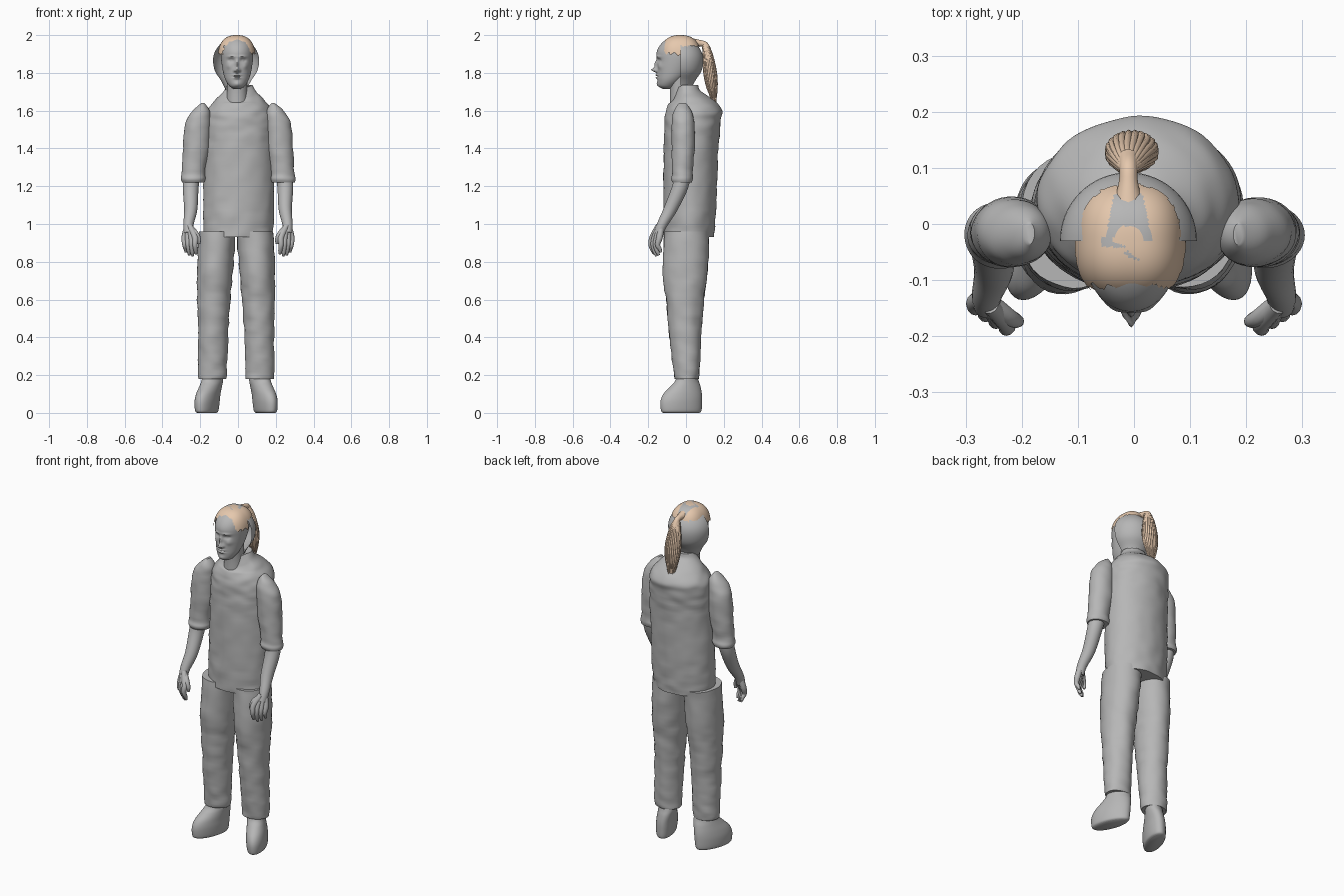
import bpy, bmesh, math, random
from mathutils import Vector, noise

random.seed(4)
cube = bpy.data.objects.get("Cube")
if cube:
    bpy.data.objects.remove(cube)


def material(name, rgb):
    m = bpy.data.materials.new(name)
    m.use_nodes = True
    m.diffuse_color = (*rgb, 1)
    m.node_tree.nodes["Principled BSDF"].inputs["Base Color"].default_value = (*rgb, 1)
    return m


GREY = material("plain grey", (0.47, 0.47, 0.47))
TAN = material("tan hair", (0.79, 0.58, 0.42))


def finish(bm, name, mats, angle=50):
    bmesh.ops.recalc_face_normals(bm, faces=bm.faces)
    me = bpy.data.meshes.new(name)
    bm.to_mesh(me)
    bm.free()
    ob = bpy.data.objects.new(name, me)
    bpy.context.collection.objects.link(ob)
    for m in mats:
        me.materials.append(m)
    bpy.ops.object.select_all(action="DESELECT")
    ob.select_set(True)
    bpy.context.view_layer.objects.active = ob
    bpy.ops.object.shade_smooth_by_angle(angle=math.radians(angle))
    return ob


def resample(rows, steps):
    """Smooth interpolation through rows of numbers."""
    out = []
    for i in range(len(rows) - 1):
        a, b = rows[max(i - 1, 0)], rows[i]
        c, d = rows[i + 1], rows[min(i + 2, len(rows) - 1)]
        for k in range(steps):
            t = k / steps
            out.append([q + t * (r - p) / 2 + t * t * (p - 2.5 * q + 2 * r - s / 2)
                        + t ** 3 * (1.5 * (q - r) + (s - p) / 2)
                        for p, q, r, s in zip(a, b, c, d)])
    return out + [list(rows[-1])]


def loft(name, rows, mat=GREY, n=40, steps=6, wrinkle=0, shape=None):
    """Stacked ellipses; each row is z, centre x, centre y, radius x, radius y."""
    bm = bmesh.new()
    rings = []
    for z, cx, cy, rx, ry in resample(rows, steps):
        ring = []
        for k in range(n):
            a = math.tau * k / n
            co = Vector((cx + rx * math.cos(a), cy + ry * math.sin(a), z))
            if wrinkle:
                f = wrinkle * noise.noise(co * 14 + Vector((0, 0, z * 12)))
                co += Vector((math.cos(a), math.sin(a), 0)) * f
            ring.append(bm.verts.new(shape(co, cy) if shape else co))
        rings.append(ring)
    for lo, hi in zip(rings, rings[1:]):
        for k in range(n):
            bm.faces.new((lo[k - 1], lo[k], hi[k], hi[k - 1]))
    bm.faces.new(rings[0])
    bm.faces.new(rings[-1])
    return finish(bm, name, [mat])


def tube(name, pts, mat=GREY, n=12, steps=5):
    """Round tapered tube; each point is x, y, z, radius."""
    pts = resample(pts, steps)
    p = [Vector(q[:3]) for q in pts]
    bm = bmesh.new()
    rings = []
    for i, c in enumerate(p):
        d = (p[min(i + 1, len(p) - 1)] - p[max(i - 1, 0)]).normalized()
        u = d.cross(Vector((1, 0, 0))).normalized()
        v = d.cross(u)
        rings.append([bm.verts.new(c + pts[i][3] * (u * math.cos(math.tau * k / n)
                      + v * math.sin(math.tau * k / n))) for k in range(n)])
    for lo, hi in zip(rings, rings[1:]):
        for k in range(n):
            bm.faces.new((lo[k - 1], lo[k], hi[k], hi[k - 1]))
    bm.faces.new(rings[0])
    bm.faces.new(rings[-1])
    return finish(bm, name, [mat], 80)


# Shirt body, with the neckline dipping at the front
def neckline(co, cy):
    if co.z > 1.64:
        co.z -= 0.6 * max(0, -0.02 - co.y) * min(1, (co.z - 1.64) / 0.05)
    return co


loft("shirt", [(.93, 0, .015, .183, .133), (1.1, .003, .02, .187, .14),
               (1.4, .007, .027, .185, .145), (1.54, .008, .035, .182, .15),
               (1.60, .008, .042, .172, .148), (1.65, .01, .035, .135, .118),
               (1.70, .01, .012, .088, .072), (1.735, .01, .008, .068, .055)],
     n=72, steps=9, wrinkle=.005, shape=neckline)
loft("neck", [(1.6, -.005, -.02, .062, .065), (1.7, -.005, -.03, .054, .055),
              (1.79, -.005, -.035, .056, .06)])

# Limbs, once for each side
for s, side in ((-1, "right"), (1, "left")):
    def mirror(rows, shift=0):
        return [(z, s * x + shift, y, rx, ry) for z, x, y, rx, ry in rows]

    def mirror_pts(pts):
        return [(s * x, y, z, r) for x, y, z, r in pts]

    loft(side + "_sleeve", mirror([
        (1.64, .185, -.018, .008, .018), (1.60, .195, -.018, .045, .046),
        (1.53, .213, -.015, .067, .06), (1.4, .222, -.015, .07, .061),
        (1.28, .236, -.018, .061, .054), (1.24, .238, -.02, .066, .059),
        (1.22, .238, -.02, .06, .053)]), wrinkle=.004)
    loft(side + "_trouser_leg", mirror([
        (.96, .1, .005, .098, .12), (.75, .112, -.004, .094, .119),
        (.6, .118, -.005, .088, .1), (.45, .121, -.005, .08, .087),
        (.3, .124, 0, .078, .075), (.19, .126, .003, .075, .066),
        (.18, .126, .003, .07, .062)], -.01), wrinkle=.006)

    # Shoe, toe turned outwards
    def toe_out(co, cy):
        co.x -= s * co.y * .3
        return co

    loft(side + "_shoe", mirror([
        (0, .148, -.025, .042, .095), (.012, .148, -.025, .053, .107),
        (.06, .146, -.025, .058, .11), (.1, .142, -.018, .057, .102),
        (.14, .134, -.003, .055, .08), (.17, .128, .005, .054, .062),
        (.21, .126, .005, .05, .052)], -.01), shape=toe_out)

    # Forearm and hand
    tube(side + "_forearm", mirror_pts([
        (.237, -.015, 1.3, .045), (.25, -.03, 1.2, .042), (.25, -.082, 1.08, .035),
        (.262, -.125, 1.0, .027), (.262, -.145, .95, .024)]), n=24)
    for i, finger in enumerate(("little", "ring", "middle", "index")):
        x, y = .282 - .018 * i, -.14 - .012 * i
        low = (.85, .835, .83, .84)[i]
        tube(f"{side}_{finger}_finger", mirror_pts([
            (.268 - .004 * i, -.13 - .005 * i, .99, .016), (x, y, .93, .017),
            (x, y - .01, .89, .013), (x - .004, y, low + .02, .011),
            (x - .006, y + .008, low, .006)]))
    tube(side + "_thumb", mirror_pts([
        (.255, -.14, .98, .016), (.225, -.165, .95, .016),
        (.208, -.173, .92, .012), (.207, -.172, .895, .007)]))

# Face, raised and sunk with soft bumps: x, z, width, height, depth
bumps = [(0, 1.815, .012, .012, .03), (0, 1.845, .008, .022, .014),
         (0, 1.788, .018, .005, .011), (0, 1.773, .016, .005, .01),
         (0, 1.7805, .022, .0025, -.007), (0, 1.74, .018, .013, .006)]
for s in (-1, 1):
    bumps += [(s * .032, 1.866, .015, .009, -.013), (s * .032, 1.866, .008, .005, .007),
              (s * .03, 1.886, .022, .006, .006), (s * .014, 1.811, .006, .006, .009),
              (s * .045, 1.835, .014, .014, .006)]


def face(co, cy):
    if co.y < cy:
        for x, z, w, h, d in bumps:
            co.y -= d * math.exp(-((co.x + .005 - x) / w) ** 2 - ((co.z - z) / h) ** 2)
    return co


loft("head", [(1.715, -.005, -.1, .018, .022), (1.73, -.005, -.1, .04, .045),
              (1.76, -.005, -.085, .06, .066), (1.8, -.005, -.066, .073, .086),
              (1.86, -.005, -.05, .083, .103), (1.91, -.005, -.045, .085, .11),
              (1.95, -.005, -.045, .076, .09), (1.98, -.005, -.045, .05, .055),
              (1.99, -.005, -.045, .02, .02)], n=128, steps=10, shape=face)

# Open half shell behind the head
bm = bmesh.new()
profile = resample([(.025, 1.985), (.07, 1.965), (.108, 1.92), (.122, 1.87),
                    (.112, 1.81), (.08, 1.76), (.055, 1.71)], 4)
rows = [[bm.verts.new((-.01 + r * math.cos(a), -.03 + r * math.sin(a), z))
         for a in (math.pi * k / 32 for k in range(33))] for r, z in profile]
for lo, hi in zip(rows, rows[1:]):
    for k in range(32):
        bm.faces.new((lo[k], lo[k + 1], hi[k + 1], hi[k]))
finish(bm, "back_of_head", [GREY])

# Hair cap with an uneven hairline and bare patches on the crown
bm = bmesh.new()
bmesh.ops.create_uvsphere(bm, u_segments=96, v_segments=80, radius=1)
for v in bm.verts:
    v.co /= sum(abs(c) ** 2.5 for c in v.co) ** .4
    v.co = Vector((-.007 + .1 * v.co.x, -.03 + .11 * v.co.y, 1.87 + .13 * v.co.z))


def bald(f):
    c = f.calc_center_median()
    ragged = .012 * noise.noise(c * 60)
    return c.y < -.113 + ragged or c.z < (1.9 if c.y < -.03 else 1.94) + ragged


bmesh.ops.delete(bm, geom=[f for f in bm.faces if bald(f)], context="FACES")
for f in bm.faces:
    c = f.calc_center_median()
    x, y = c.x + .01, c.y + .03
    crown = 0 < y < .085 and abs(x) < .042 - .2 * y and math.hypot(x, y) > .027
    fringe = abs(y + .02 + .4 * x) < .008 and -.05 < x < .02 and noise.noise(c * 50) > -.1
    f.material_index = int(crown or fringe)
finish(bm, "hair_cap", [TAN, GREY])

# Ponytail: a gathered root, a core and loose strands
tube("ponytail_root", [(-.01, .03, 1.955, .03), (-.01, .07, 1.957, .018),
                       (-.01, .1, 1.95, .016), (-.01, .115, 1.92, .02)], TAN)
loft("ponytail_core", [(1.95, -.01, .105, .012, .015), (1.9, -.008, .115, .024, .022),
                       (1.8, -.005, .128, .034, .028), (1.72, -.005, .137, .028, .022),
                       (1.65, -.005, .145, .01, .01)], TAN)
for i in range(22):
    a = math.tau * i / 22
    dx, dy = math.cos(a), math.sin(a)
    end = random.uniform(1.635, 1.69)
    tube(f"hair_strand_{i + 1}", [
        (-.01 + .01 * dx, .1 + .012 * dy, 1.95, .006),
        (-.008 + .028 * dx, .115 + .02 * dy, 1.9, .007),
        (-.004 + .042 * dx, .128 + .03 * dy, 1.8, .007),
        (-.004 + .034 * dx, .138 + .024 * dy, 1.72, .006),
        (-.004 + .016 * dx, .145 + .014 * dy, end, .002)], TAN, n=6, steps=3)
